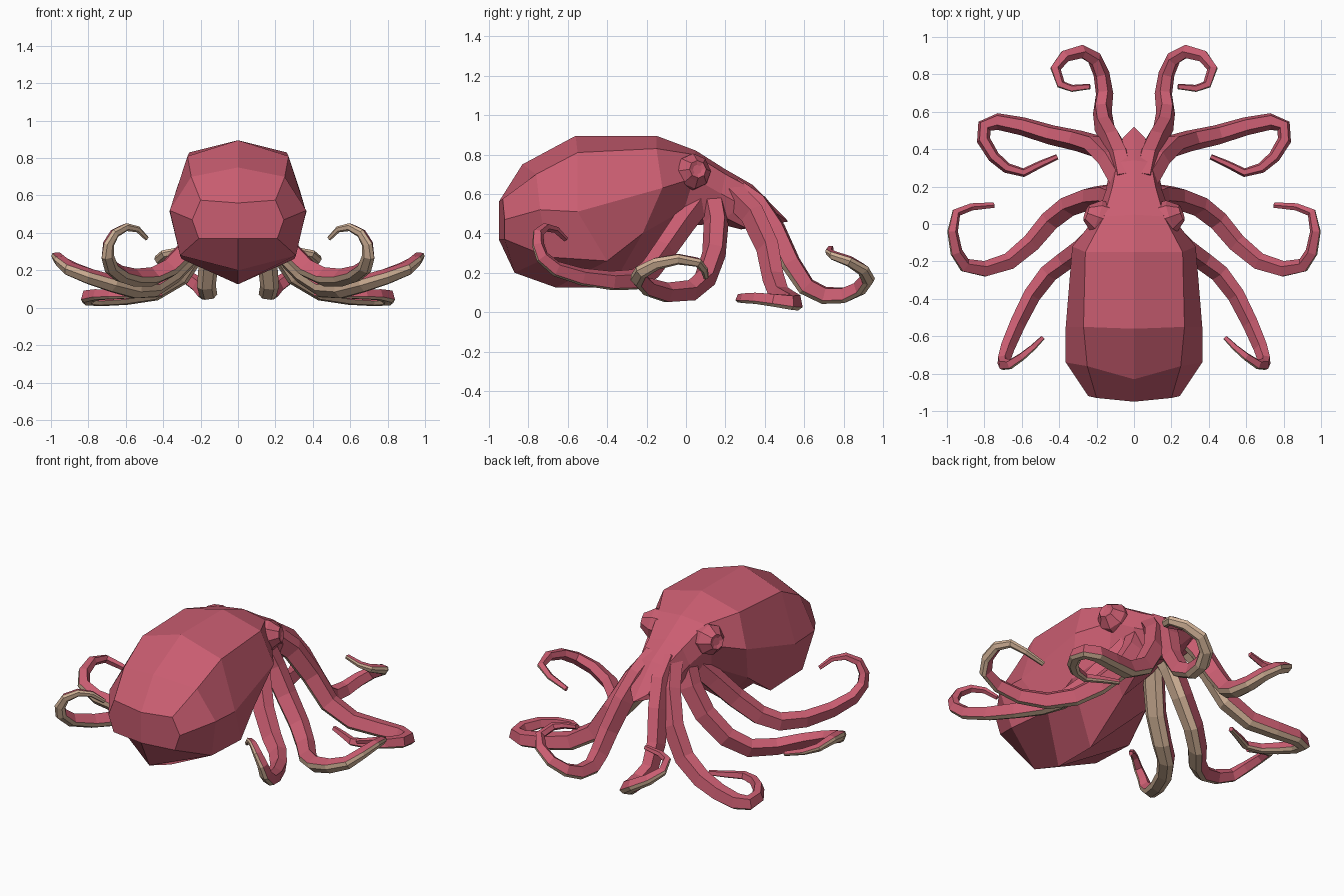
import bpy, bmesh, math
from mathutils import Vector

if "Cube" in bpy.data.objects:
    bpy.data.objects.remove(bpy.data.objects["Cube"])


def material(name, rgb):
    m = bpy.data.materials.new(name)
    m.diffuse_color = (*rgb, 1)
    m.use_nodes = True
    m.node_tree.nodes["Principled BSDF"].inputs["Base Color"].default_value = m.diffuse_color
    return m


PINK = material("rose skin", (0.59, 0.11, 0.165))
BEIGE = material("beige underside", (0.66, 0.46, 0.32))


def make_object(name, bm, mats):
    bmesh.ops.recalc_face_normals(bm, faces=bm.faces)
    me = bpy.data.meshes.new(name)
    bm.to_mesh(me)
    bm.free()
    for m in mats:
        me.materials.append(m)
    ob = bpy.data.objects.new(name, me)
    bpy.context.collection.objects.link(ob)
    return ob


def loft(bm, rings, under=()):
    """Skin closed rings; face columns in 'under' get the second material."""
    vs = [[bm.verts.new(p) for p in r] for r in rings]
    n = len(vs[0])
    for a, b in zip(vs, vs[1:]):
        for i in range(n):
            j = (i + 1) % n
            f = bm.faces.new((a[i], a[j], b[j], b[i]))
            f.material_index = 1 if i in under else 0
    return vs


# Mantle and head: tilted eight-sided rings (top, upper, side, lower, bottom)
BODY = [
    ((-.95, .56), (.20, -.93, .575), (.245, -.92, .47), (.21, -.92, .37), (-.95, .37)),
    ((-.83, .75), (.25, -.76, .70), (.365, -.74, .52), (.31, -.70, .28), (-.87, .20)),
    ((-.56, .895), (.27, -.55, .81), (.365, -.55, .51), (.30, -.40, .26), (-.66, .125)),
    ((-.15, .895), (.26, -.15, .83), (.33, -.12, .63), (.27, -.22, .40), (-.38, .125)),
    ((.05, .82), (.16, .04, .80), (.20, .04, .68), (.17, -.01, .52), (-.10, .33)),
    ((.20, .725), (.115, .20, .70), (.15, .18, .60), (.13, .10, .50), (.04, .44)),
    ((.34, .645), (.09, .33, .63), (.13, .29, .54), (.11, .20, .48), (.16, .45)),
    ((.52, .46), (.06, .46, .50), (.09, .40, .45), (.08, .30, .43), (.28, .42)),
]
rings = []
for t, u, r, l, b in BODY:
    left = [(-p[0], p[1], p[2]) for p in (l, r, u)]
    rings.append([(0, *t), u, r, l, (0, *b)] + left)
bm = bmesh.new()
vs = loft(bm, rings)
for ring in (vs[0], vs[-1]):
    t, u, r, l, b, l2, r2, u2 = ring
    bm.faces.new((t, u, r, l, b))
    bm.faces.new((b, l2, r2, u2, t))
make_object("mantle_and_head", bm, [PINK])

# Arm cross-section (across, up): three underside faces, then three skin faces
SECTION = [(-.97, -.42), (-.5, -.85), (.5, -.85), (.97, -.42), (.55, .85), (-.55, .85)]


# Arms: six-sided tapering tubes with a beige underside
def arm(name, path, base, tip):
    for side, label in ((1, "right"), (-1, "left")):
        pts = [Vector((p[0] * side, p[1], p[2])) for p in path]
        n = len(pts)
        up = Vector((0, .5, 1)) if path[-1][1] > .5 else Vector((.7 * side, 0, 1))
        rings = []
        for i, p in enumerate(pts):
            t = (pts[min(i + 1, n - 1)] - pts[max(i - 1, 0)]).normalized()
            up = (up - t * up.dot(t)).normalized()
            across = t.cross(up)
            rad = base + (tip - base) * (i / (n - 1)) ** 1.15
            rings.append([p + across * rad * a + up * rad * b for a, b in SECTION])
        bm = bmesh.new()
        vs = loft(bm, rings, (0, 1, 2))
        bm.faces.new(vs[0])
        bm.faces.new(vs[-1])
        make_object(label + "_" + name, bm, [PINK, BEIGE])


arm("head_end_arm", [
    (.05, .24, .63), (.075, .36, .55), (.115, .45, .42), (.16, .53, .25), (.172, .61, .13),
    (.16, .70, .085), (.175, .80, .085), (.21, .88, .12), (.28, .92, .17), (.37, .895, .22),
    (.42, .83, .26), (.39, .745, .29), (.33, .725, .305), (.235, .735, .325)], .065, .015)
arm("forward_arm", [
    (.06, .22, .62), (.13, .34, .50), (.21, .42, .33), (.31, .45, .17), (.45, .48, .085),
    (.60, .525, .06), (.73, .55, .05), (.80, .525, .05), (.805, .45, .06), (.75, .36, .07),
    (.68, .30, .07), (.59, .275, .07), (.50, .32, .07), (.41, .36, .07)], .068, .015)
arm("middle_arm", [
    (.08, .13, .59), (.14, .155, .46), (.23, .145, .31), (.35, .10, .18), (.45, .02, .11),
    (.55, -.10, .10), (.67, -.20, .13), (.80, -.24, .17), (.905, -.22, .21),
    (.95, -.15, .25), (.97, -.04, .272), (.95, .06, .255), (.87, .09, .22), (.75, .10, .18)],
    .068, .015)
arm("mantle_side_arm", [
    (.09, .07, .57), (.17, -.02, .45), (.26, -.11, .32), (.37, -.19, .21), (.46, -.26, .165),
    (.55, -.38, .16), (.625, -.53, .18), (.68, -.66, .22), (.70, -.73, .28),
    (.695, -.75, .34), (.66, -.75, .40), (.60, -.71, .432), (.54, -.66, .42), (.49, -.61, .37)],
    .066, .013)

# Eyes: low-poly bulge with a raised ring and sunken centre
for side, label in ((1, "right"), (-1, "left")):
    axis = Vector((.92 * side, .32, .16)).normalized()
    e1 = axis.cross(Vector((0, 0, 1))).normalized()
    e2 = axis.cross(e1)
    c = Vector((.155 * side, .025, .708))
    rings = []
    for out, rad in ((-.02, .095), (.05, .09), (.09, .058), (.108, .045), (.10, .024)):
        rings.append([c + axis * out + (e1 * math.cos(k * math.pi / 4)
                      + e2 * math.sin(k * math.pi / 4)) * rad for k in range(8)])
    bm = bmesh.new()
    vs = loft(bm, rings)
    bm.faces.new(vs[0])
    bm.faces.new(vs[-1])
    make_object(label + "_eye", bm, [PINK])
